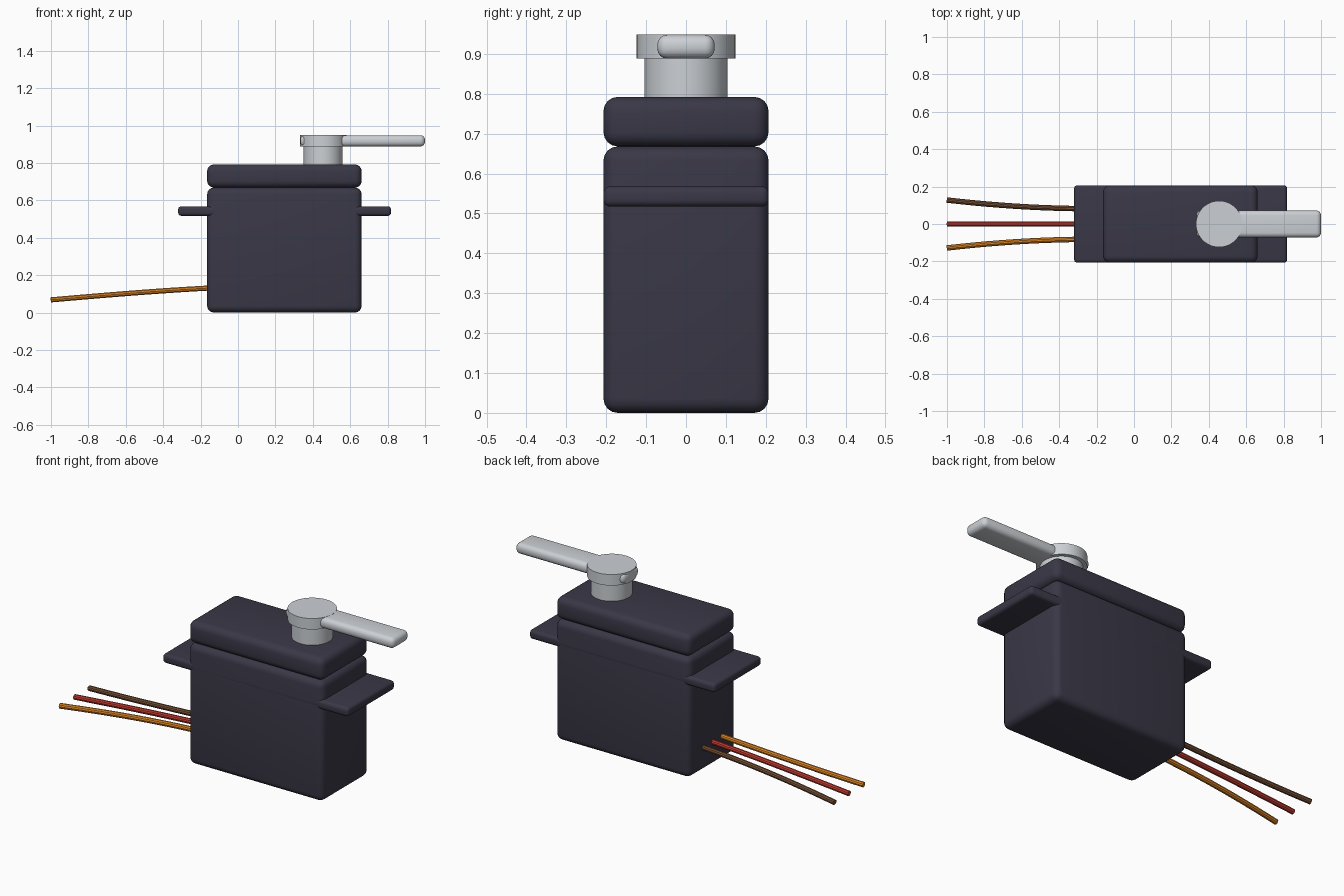
import bpy, math

if "Cube" in bpy.data.objects:
    bpy.data.objects.remove(bpy.data.objects["Cube"])


def material(name, rgb):
    m = bpy.data.materials.new(name)
    m.diffuse_color = (*rgb, 1)
    m.use_nodes = True
    m.node_tree.nodes["Principled BSDF"].inputs["Base Color"].default_value = m.diffuse_color
    return m


CASE = material("dark slate plastic", (0.042, 0.039, 0.062))
HORN = material("light grey plastic", (0.60, 0.63, 0.66))
BROWN = material("brown insulation", (0.18, 0.08, 0.035))
RED = material("red insulation", (0.56, 0.045, 0.03))
ORANGE = material("orange insulation", (0.74, 0.24, 0.02))


def finish(obj, name, mat):
    obj.name = name
    obj.data.materials.append(mat)
    bpy.ops.object.shade_smooth_by_angle(angle=math.radians(35))
    return obj


def rounded_box(name, mat, x, y, z, radius):
    """Box from (min, max) ranges with rounded edges."""
    bpy.ops.mesh.primitive_cube_add(
        size=1, location=[(r[0] + r[1]) / 2 for r in (x, y, z)])
    obj = bpy.context.object
    obj.scale = [r[1] - r[0] for r in (x, y, z)]
    bpy.ops.object.transform_apply(location=False, rotation=False, scale=True)
    bevel = obj.modifiers.new("rounding", 'BEVEL')
    bevel.width, bevel.segments = radius, 4
    bevel.limit_method = 'NONE'
    bpy.ops.object.modifier_apply(modifier=bevel.name)
    return finish(obj, name, mat)


def disc(name, mat, x, radius, z):
    bpy.ops.mesh.primitive_cylinder_add(
        vertices=48, radius=radius, depth=z[1] - z[0],
        location=(x, 0, (z[0] + z[1]) / 2))
    return finish(bpy.context.object, name, mat)


def wire(name, mat, side):
    """Round cable leaving the case and fanning out towards one side."""
    curve = bpy.data.curves.new(name, 'CURVE')
    curve.dimensions = '3D'
    curve.bevel_depth, curve.bevel_resolution = 0.0145, 3
    curve.use_fill_caps = True
    curve.resolution_u = 12
    spline = curve.splines.new('BEZIER')
    spline.bezier_points.add(1)
    path = [((-0.10, 0.082, 0.134), (-0.10, 0.082, 0.134), (-0.42, 0.078, 0.118)),
            ((-0.70, 0.094, 0.094), (-1.0, 0.128, 0.068), (-1.0, 0.128, 0.068))]
    for point, handles in zip(spline.bezier_points, path):
        point.handle_left_type = point.handle_right_type = 'FREE'
        left, co, right = [(px, py * side, pz) for px, py, pz in handles]
        point.handle_left, point.co, point.handle_right = left, co, right
    obj = bpy.data.objects.new(name, curve)
    bpy.context.collection.objects.link(obj)
    bpy.ops.object.select_all(action='DESELECT')
    bpy.context.view_layer.objects.active = obj
    obj.select_set(True)
    bpy.ops.object.convert(target='MESH')
    finish(bpy.context.object, name, mat)


# Case: main body, lid and mounting flange
WIDTH = (-0.207, 0.207)
rounded_box("body", CASE, (-0.165, 0.661), WIDTH, (0, 0.668), 0.036)
rounded_box("lid", CASE, (-0.165, 0.661), WIDTH, (0.668, 0.792), 0.036)
rounded_box("mounting_flange", CASE, (-0.32, 0.818), WIDTH, (0.517, 0.568), 0.017)

# Output shaft and control horn
disc("output_shaft", HORN, 0.455, 0.104, (0.78, 0.892))
disc("horn_hub", HORN, 0.455, 0.124, (0.888, 0.949))
rounded_box("horn_arm", HORN, (0.333, 1.0), (-0.072, 0.072), (0.888, 0.948), 0.025)

# Cable leads
wire("brown_wire", BROWN, 1)
wire("red_wire", RED, 0)
wire("orange_wire", ORANGE, -1)
